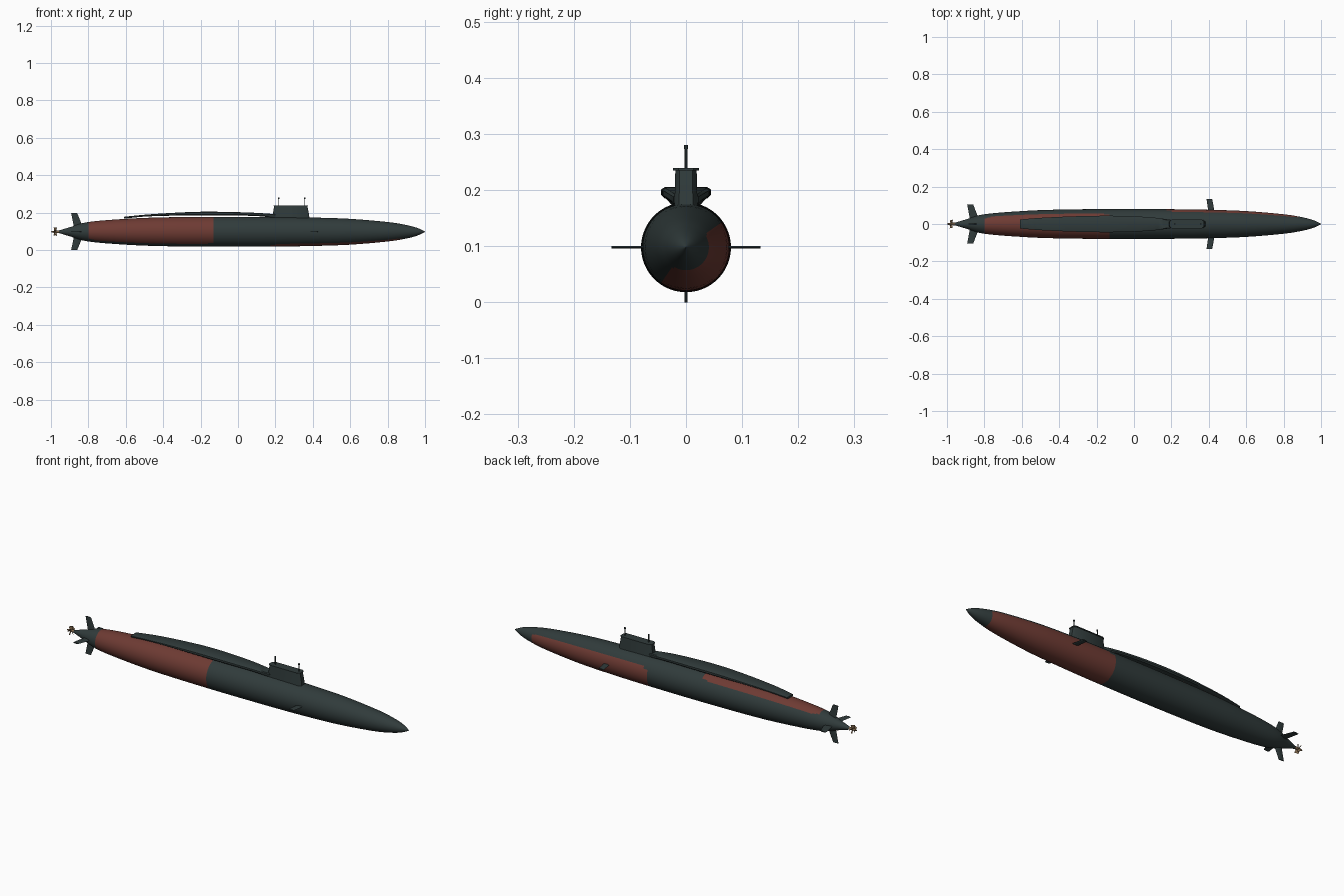
import bpy, bmesh, math
from mathutils import Vector, Matrix

cube = bpy.data.objects.get("Cube")
if cube:
    bpy.data.objects.remove(cube, do_unlink=True)

AXIS = 0.098  # height of the hull centreline


def material(name, rgb):
    m = bpy.data.materials.new(name)
    m.use_nodes = True
    m.diffuse_color = (*rgb, 1)
    bsdf = m.node_tree.nodes["Principled BSDF"]
    bsdf.inputs["Base Color"].default_value = (*rgb, 1)
    bsdf.inputs["Roughness"].default_value = 0.7
    return m


DARK = material("dark slate", (0.03, 0.044, 0.044))
RED = material("dull red", (0.155, 0.043, 0.033))
BRONZE = material("bronze", (0.22, 0.14, 0.075))


def loft(name, rings, mats, angle=35):
    """Skin a list of equal point rings and cap both ends."""
    bm = bmesh.new()
    vs = [[bm.verts.new(p) for p in ring] for ring in rings]
    n = len(vs[0])
    for a, b in zip(vs, vs[1:]):
        for i in range(n):
            j = (i + 1) % n
            bm.faces.new((a[i], a[j], b[j], b[i]))
    bm.faces.new(vs[0])
    bm.faces.new(vs[-1])
    bmesh.ops.recalc_face_normals(bm, faces=bm.faces)
    me = bpy.data.meshes.new(name)
    bm.to_mesh(me)
    bm.free()
    for m in mats:
        me.materials.append(m)
    ob = bpy.data.objects.new(name, me)
    bpy.context.collection.objects.link(ob)
    bpy.ops.object.select_all(action='DESELECT')
    ob.select_set(True)
    bpy.context.view_layer.objects.active = ob
    bpy.ops.object.shade_smooth_by_angle(angle=math.radians(angle))
    return ob


def circle_x(x, r, n, z=AXIS):
    return [(x, r * math.cos(t), z + r * math.sin(t))
            for t in (2 * math.pi * i / n for i in range(n))]


def circle_z(x, z, r, n=10):
    return [(x + r * math.cos(t), r * math.sin(t), z)
            for t in (2 * math.pi * i / n for i in range(n))]


def smooth_profile(pts, steps):
    """Catmull-Rom samples through the profile points."""
    out = []
    p = [Vector(q) for q in [pts[0]] + pts + [pts[-1]]]
    for a, b, c, d in zip(p, p[1:], p[2:], p[3:]):
        for k in range(steps):
            t = k / steps
            out.append(0.5 * (2 * b + (c - a) * t + (2 * a - 5 * b + 4 * c - d) * t * t
                              + (3 * b - a - 3 * c + d) * t ** 3))
    return out + [p[-1]]


# Hull: revolved profile from tail to bow
profile = [(-0.96, 0.006), (-0.9, 0.024), (-0.8, 0.052), (-0.6, 0.069), (-0.4, 0.077),
           (-0.1, 0.08), (0.2, 0.079), (0.4, 0.076), (0.6, 0.069), (0.8, 0.052),
           (0.9, 0.036), (0.96, 0.02), (1.0, 0.001)]
hull = loft("hull", [circle_x(p.x, max(p.y, 0.001), 72)
                     for p in smooth_profile(profile, 10)], [DARK, RED], 40)

# Red patches on the hull: length range, middle angle and half spread
patches = [(-0.8, -0.125, 140, 95), (0.18, 0.88, -45, 82)]
for f in hull.data.polygons:
    c = f.center
    ang = math.degrees(math.atan2(c.z - AXIS, c.y))
    for x0, x1, mid, spread in patches:
        u = (2 * c.x - x0 - x1) / (x1 - x0)
        v = ((ang - mid + 180) % 360 - 180) / spread
        if abs(u) ** 12 + abs(v) ** 12 < 1:
            f.material_index = 1

# Raised deck casing behind the sail: x, half width, bottom, top
casing = [(-0.61, 0.024, 0.168, 0.178), (-0.5, 0.033, 0.179, 0.189),
          (-0.35, 0.040, 0.184, 0.199), (-0.2, 0.044, 0.185, 0.205),
          (-0.05, 0.043, 0.185, 0.204), (0.1, 0.035, 0.182, 0.199),
          (0.2, 0.022, 0.172, 0.192)]
rings = []
for s in smooth_profile(casing, 4):
    x, w, b, t = s
    half = [(w * 0.85, b), (w, b + (t - b) * 0.3), (w, b + (t - b) * 0.8), (w * 0.85, t)]
    rings.append([(x, y, z) for y, z in half] + [(x, -y, z) for y, z in reversed(half)])
loft("deck_casing", rings, [DARK])


def sail_ring(z, x0, x1, w):
    """Long outline with chamfered ends."""
    c = 0.012
    half = [(x0, w * 0.6), (x0 + c, w), (x1 - c, w), (x1, w * 0.6)]
    return [(x, y, z) for x, y in half] + [(x, -y, z) for x, y in reversed(half)]


# Sail with a thin top lip
loft("sail", [sail_ring(0.165, 0.183, 0.383, 0.021), sail_ring(0.195, 0.187, 0.379, 0.020),
              sail_ring(0.236, 0.193, 0.371, 0.019)], [DARK])
loft("sail_top", [sail_ring(0.235, 0.190, 0.374, 0.023),
                  sail_ring(0.239, 0.190, 0.374, 0.023)], [DARK])

# Masts
for name, x in (("aft_mast", 0.218), ("fore_mast", 0.357)):
    loft(name, [circle_z(x, 0.23, 0.0025), circle_z(x, 0.273, 0.0025),
                circle_z(x, 0.273, 0.004), circle_z(x, 0.28, 0.004)], [DARK])


def fin(name, angle, root, tip, thick, mat, pitch=0):
    """Tapered fin; root and tip are (radius, rear x, front x)."""
    turn = Matrix.Rotation(math.radians(angle), 3, 'X')
    twist = Matrix.Rotation(math.radians(pitch), 3, 'Y')
    rings = []
    for r, x0, x1 in (root, tip):
        mid, h = (x0 + x1) / 2, (x1 - x0) / 2
        sec = [(-1, 0), (-0.3, 1), (0.6, 1), (1, 0), (0.6, -1), (-0.3, -1)]
        if pitch:
            pts = [Matrix.Rotation(math.radians(pitch), 3, 'Y') @ Vector((u * h, 0, v * thick))
                   + Vector((mid, r, 0)) for u, v in sec]
        else:
            pts = [Vector((mid + u * h, r, v * thick)) for u, v in sec]
        rings.append([turn @ p + Vector((0, 0, AXIS)) for p in pts])
    return loft(name, rings, [mat], 20)


# Stern fins, cross arrangement
for name, a, r in (("left", 0, 0.105), ("upper", 90, 0.1),
                   ("right", 180, 0.105), ("lower", 270, 0.098)):
    fin(name + "_stern_fin", a, (0.015, -0.875, -0.825), (r, -0.892, -0.86), 0.0025, DARK)

# Bow planes
for name, a in (("left", 0), ("right", 180)):
    fin(name + "_bow_plane", a, (0.06, 0.398, 0.432), (0.133, 0.388, 0.418), 0.0025, DARK)

# Propeller: hub and pitched blades
loft("propeller_hub", [circle_x(x, r, 16) for x, r in
                       ((-1.0, 0.002), (-0.99, 0.005), (-0.965, 0.007), (-0.95, 0.007))],
     [BRONZE])
for i in range(5):
    fin(f"propeller_blade_{i + 1}", 90 + 72 * i, (0.004, -0.983, -0.969),
        (0.022, -0.988, -0.966), 0.001, BRONZE, 40)
